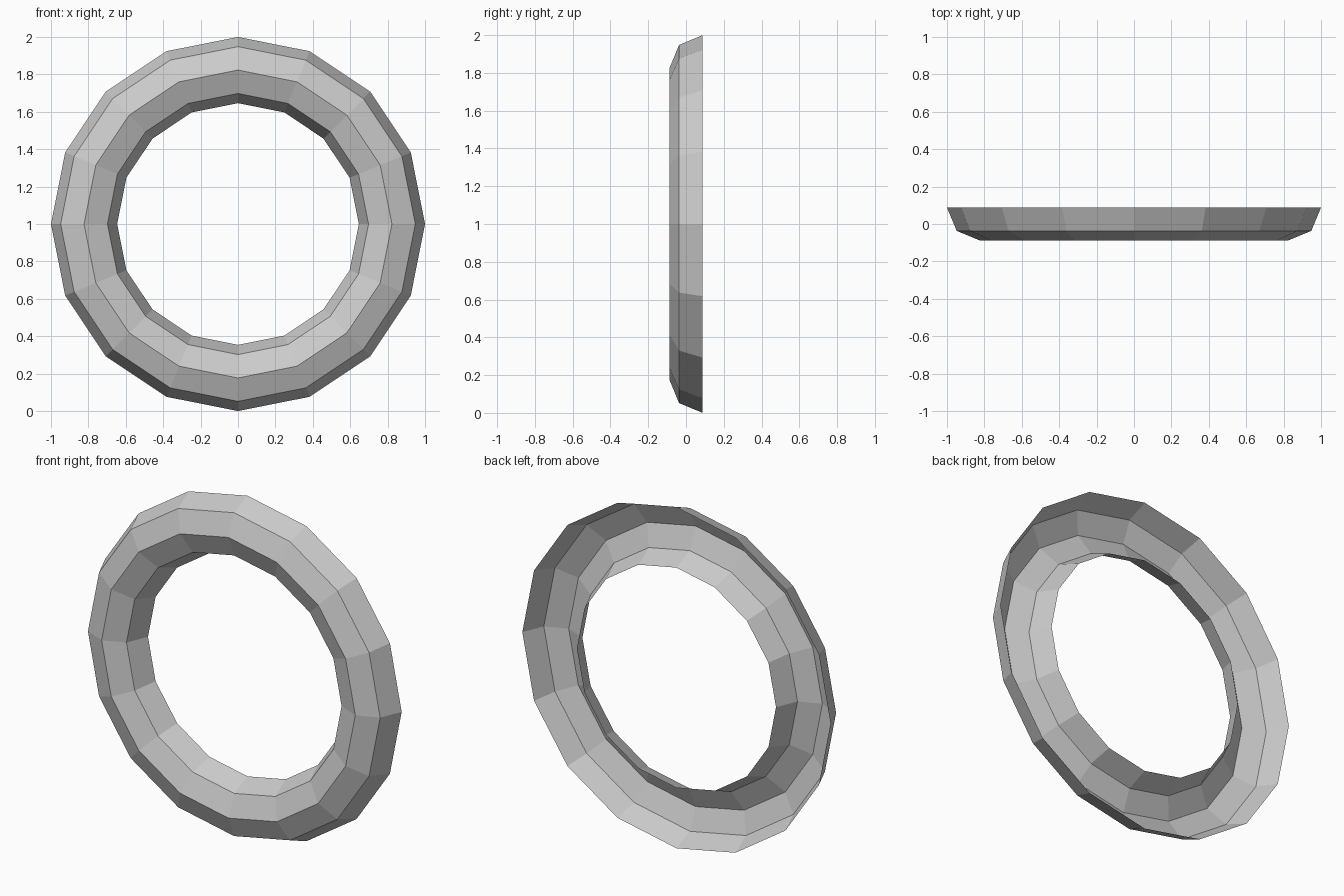
import bpy, bmesh
from math import sin, cos, pi

if "Cube" in bpy.data.objects:
    bpy.data.objects.remove(bpy.data.objects["Cube"])

SIDES = 16      # segments around the ring
ARC = 4         # segments across the half-round section
TUBE = 0.177    # section radius
RING = 1 - TUBE # radius of the section's centre line

bm = bmesh.new()

# Half-round section, open at the back, bulging to the front
rings = []
for i in range(SIDES):
    a = 2 * pi * i / SIDES
    row = []
    for j in range(ARC + 1):
        b = pi * j / ARC
        r = RING + TUBE * cos(b)
        y = TUBE / 2 - TUBE * sin(b)
        row.append(bm.verts.new((r * cos(a), y, 1 + r * sin(a))))
    rings.append(row)

# Join neighbouring sections with flat quads facing outward
for i in range(SIDES):
    p, q = rings[i], rings[(i + 1) % SIDES]
    for j in range(ARC):
        bm.faces.new((p[j], p[j + 1], q[j + 1], q[j]))
bm.normal_update()
front = sum(f.normal.y for f in bm.faces)
if front > 0:
    bmesh.ops.reverse_faces(bm, faces=bm.faces[:])

mesh = bpy.data.meshes.new("ring_trim")
bm.to_mesh(mesh)
bm.free()
ring = bpy.data.objects.new("ring_trim", mesh)
bpy.context.collection.objects.link(ring)
